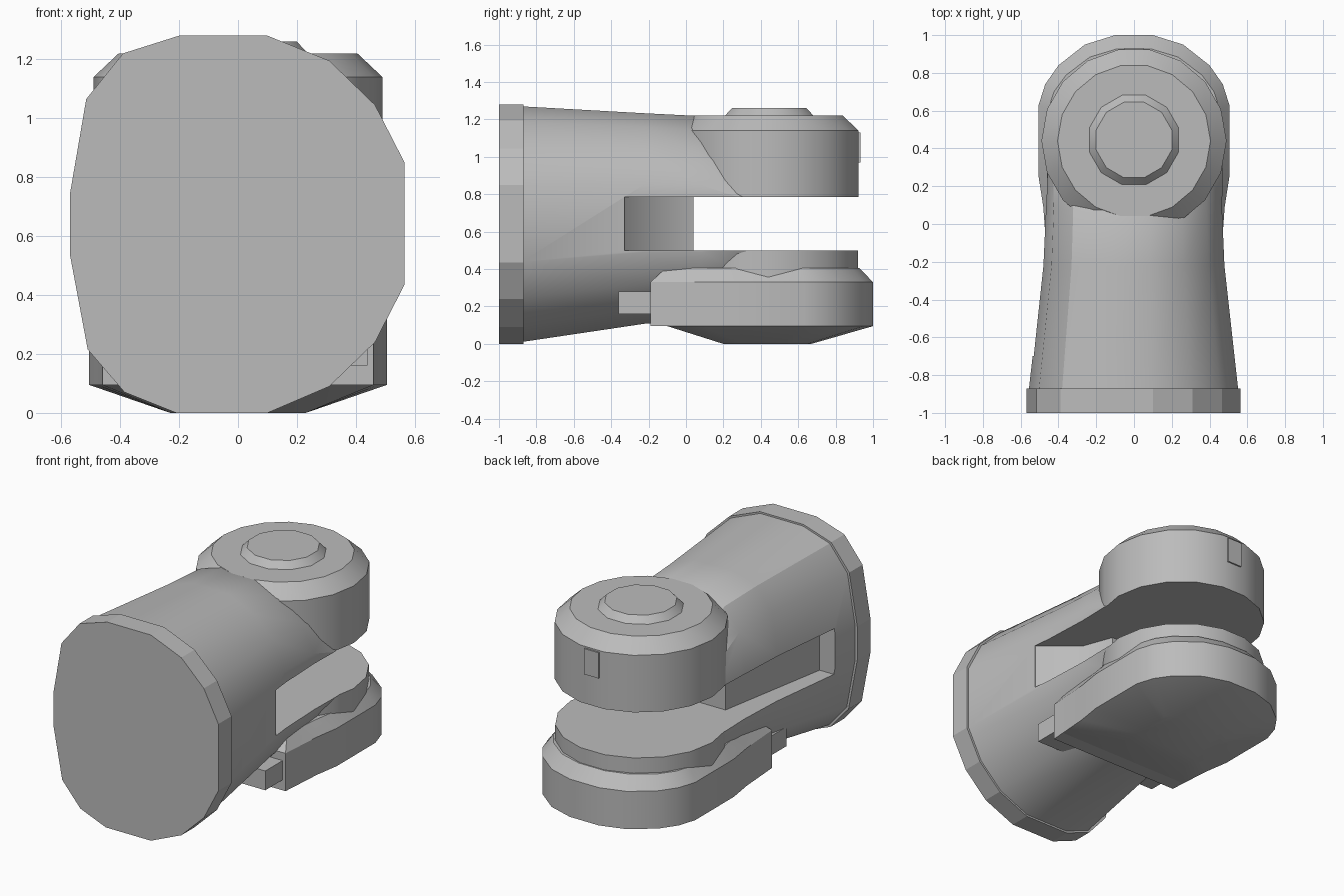
import bpy, bmesh, math

cube = bpy.data.objects.get("Cube")
if cube:
    bpy.data.objects.remove(cube, do_unlink=True)

grey = bpy.data.materials.new("plain grey")
grey.use_nodes = True
COLOUR = (0.5, 0.5, 0.5, 1)
grey.diffuse_color = COLOUR
grey.node_tree.nodes["Principled BSDF"].inputs["Base Color"].default_value = COLOUR


def loft(name, rings):
    """Skin a list of equally long point rings and close both ends."""
    bm = bmesh.new()
    loops = [[bm.verts.new(p) for p in ring] for ring in rings]
    n = len(loops[0])
    for a, b in zip(loops, loops[1:]):
        for i in range(n):
            j = (i + 1) % n
            bm.faces.new((a[i], a[j], b[j], b[i]))
    bm.faces.new(loops[0][::-1])
    bm.faces.new(loops[-1])
    bmesh.ops.recalc_face_normals(bm, faces=bm.faces)
    mesh = bpy.data.meshes.new(name)
    bm.to_mesh(mesh)
    bm.free()
    mesh.materials.append(grey)
    obj = bpy.data.objects.new(name, mesh)
    bpy.context.collection.objects.link(obj)
    return obj


def smooth(obj):
    bpy.ops.object.select_all(action='DESELECT')
    obj.select_set(True)
    bpy.context.view_layer.objects.active = obj
    bpy.ops.object.shade_smooth_by_angle(angle=math.radians(30))


def disc(name, cy, sides, steps):
    """Turned part on a vertical axis; steps are (radius, height)."""
    turn = [2 * math.pi * (i + 0.5) / sides for i in range(sides)]
    obj = loft(name, [[(r * math.sin(t), cy + r * math.cos(t), z) for t in turn]
                      for r, z in steps])
    smooth(obj)
    return obj


def block(name, x0, x1, y0, y1, z0, z1):
    return loft(name, [[(x0, y0, z), (x1, y0, z), (x1, y1, z), (x0, y1, z)]
                       for z in (z0, z1)])


# Faceted outline of the wide end
END = [(-.2, 1.28), (.1, 1.28), (.31, 1.195), (.465, 1.045), (.565, .85),
       (.565, .435), (.465, .24), (.31, .09), (.1, 0), (-.21, 0),
       (-.385, .07), (-.51, .215), (-.57, .535), (-.57, .745),
       (-.515, 1.065), (-.39, 1.22)]


def section(y, half_width, bottom, top):
    return [(x * half_width / .57, y, bottom + z * (top - bottom) / 1.28)
            for x, z in END]


# End cap
loft("end_cap", [section(-1, .57, 0, 1.28), section(-.87, .57, 0, 1.28)])

# Tapered arm, split by a fork slot on a solid core
arm = loft("tapered_arm", [section(-.88, .557, .01, 1.27),
                           section(-.22, .483, .108, 1.233),
                           section(.08, .47, .12, 1.218),
                           section(.32, .475, .22, 1.05)])
PLAN = [(.7, -.33), (.485, -.33), (.27, -.15), (.2, .04), (-.3, .04),
        (-.43, -.7), (-.7, -.7), (-.7, 1.1), (.7, 1.1)]
cutter = loft("slot_cutter", [[(x, y, z) for x, y in PLAN] for z in (.5, .785)])
cutter.hide_render = True
cut = arm.modifiers.new("slot", 'BOOLEAN')
cut.object = cutter
cut.solver = 'EXACT'
bpy.context.view_layer.objects.active = arm
bpy.ops.object.modifier_apply(modifier=cut.name)
bpy.data.objects.remove(cutter, do_unlink=True)
smooth(arm)

# Upper fork lug with its raised boss and rear plate
AXIS = .44
disc("upper_lug", AXIS, 18, [(.49, .785), (.49, 1.14), (.405, 1.22)])
disc("top_boss", AXIS + .005, 12, [(.245, 1.2), (.245, 1.22), (.207, 1.26)])
block("rear_plate", -.05, .05, .85, .932, .97, 1.13)

# Lower fork lug
disc("lower_lug", AXIS, 18, [(.487, .3), (.487, .5)])

# Housing under the lower lug, mirrored half outline from rear to front
HALF = [(.1, 1), (.26, .95), (.4, .84), (.47, .74), (.505, .63),
        (.505, .25), (.48, .09), (.46, -.19)]
OUTLINE = HALF + [(-x, y) for x, y in reversed(HALF)]


def housing(z, sx, sy, cy=.44):
    return [(x * sx, cy + (y - cy) * sy, z) for x, y in OUTLINE]


foot = [(max(-.23, min(.23, x * .5)), max(.2, .44 + (y - .44) * .41), 0)
        for x, y in OUTLINE]
rim = [(x, max(y, -.1), .095) for x, y in OUTLINE]
smooth(loft("lower_housing", [housing(.095, 1, 1), housing(.33, 1, 1),
                              housing(.405, .9, .87)]))
smooth(loft("housing_base", [foot, rim]))

# Stepped tab ahead of the housing
block("stepped_tab", -.44, .44, -.36, -.1, .16, .28)
